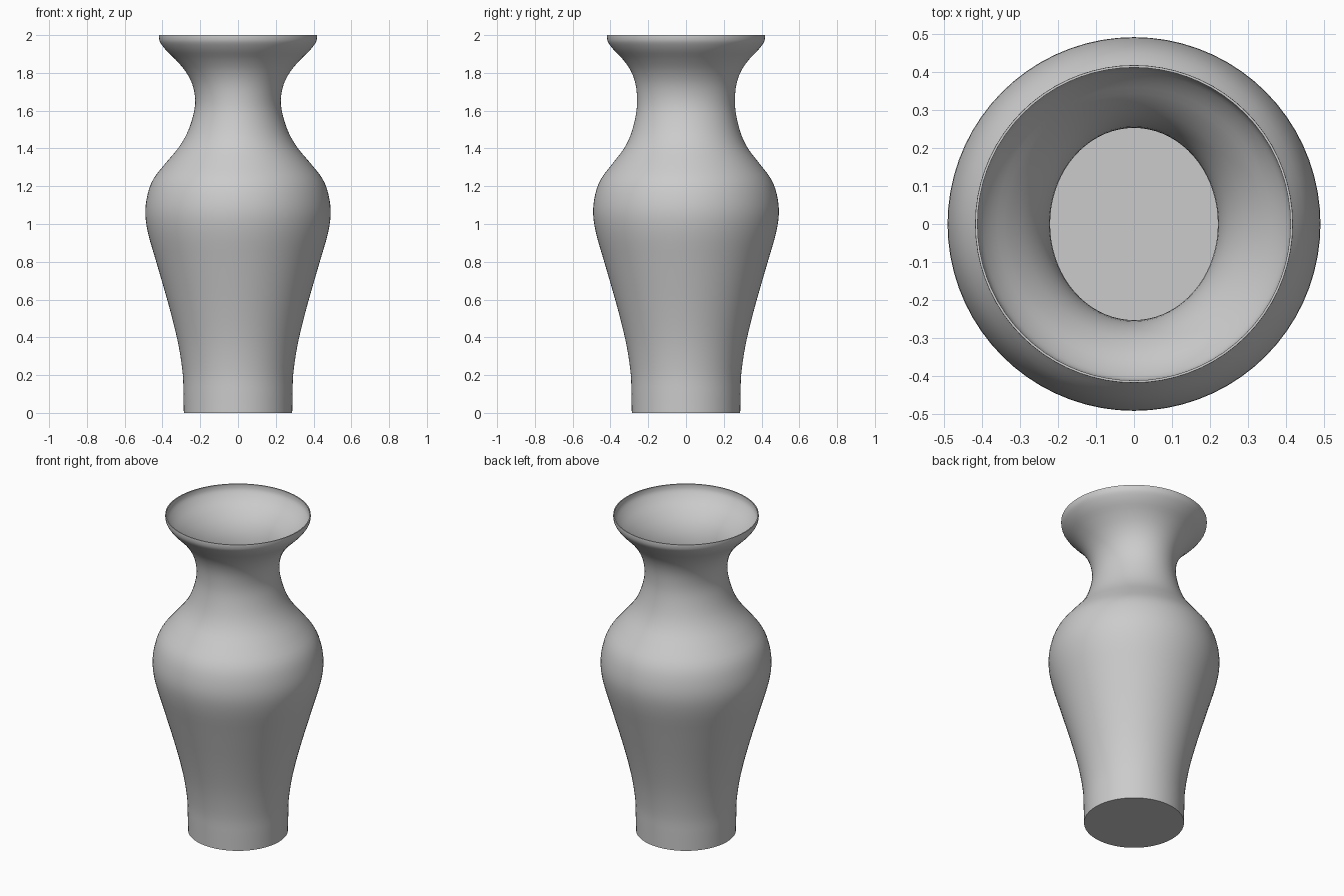
import bpy, bmesh, math
from mathutils import Vector

if "Cube" in bpy.data.objects:
    bpy.data.objects.remove(bpy.data.objects["Cube"])

SEGMENTS = 72
WALL = 0.006

# Outer profile: (radius in x, radius in y, height); the neck is slightly oval
profile = [Vector(p) for p in (
    (0.287, 0.287, 0.00), (0.289, 0.289, 0.10), (0.292, 0.292, 0.20),
    (0.308, 0.308, 0.32), (0.333, 0.333, 0.44), (0.375, 0.375, 0.60),
    (0.433, 0.433, 0.80), (0.476, 0.476, 0.95), (0.491, 0.492, 1.06),
    (0.478, 0.480, 1.16), (0.447, 0.449, 1.24), (0.385, 0.389, 1.32),
    (0.318, 0.328, 1.40), (0.270, 0.290, 1.48), (0.236, 0.265, 1.58),
    (0.227, 0.259, 1.66), (0.242, 0.267, 1.74), (0.279, 0.292, 1.81),
    (0.330, 0.333, 1.87), (0.381, 0.381, 1.92), (0.411, 0.411, 1.96),
    (0.418, 0.418, 1.985), (0.418, 0.418, 2.00))]


def smooth_path(pts, steps=3):
    """Catmull-Rom curve through the profile points."""
    out = []
    for i in range(len(pts) - 1):
        a, b, c = pts[max(i - 1, 0)], pts[i], pts[i + 1]
        d = pts[min(i + 2, len(pts) - 1)]
        for k in range(steps):
            t = k / steps
            out.append(0.5 * (2 * b + (c - a) * t + (2 * a - 5 * b + 4 * c - d) * t**2
                              + (3 * b - a - 3 * c + d) * t**3))
    return out + [pts[-1]]


# Outside going up, then the thin inside wall going back down to the floor
outer = smooth_path(profile)
inner = [Vector((p.x - WALL, p.y - WALL, max(p.z, WALL))) for p in reversed(outer)]

bm = bmesh.new()
rings = []
for rx, ry, z in outer + inner:
    rings.append([bm.verts.new((rx * math.cos(2 * math.pi * s / SEGMENTS),
                                ry * math.sin(2 * math.pi * s / SEGMENTS), z))
                  for s in range(SEGMENTS)])
for lo, hi in zip(rings, rings[1:]):
    for s in range(SEGMENTS):
        n = (s + 1) % SEGMENTS
        bm.faces.new((lo[s], lo[n], hi[n], hi[s]))

# Underside and inside floor
bm.faces.new(list(reversed(rings[0])))
bm.faces.new(rings[-1])
bmesh.ops.recalc_face_normals(bm, faces=bm.faces)

mesh = bpy.data.meshes.new("vase")
bm.to_mesh(mesh)
bm.free()
vase = bpy.data.objects.new("vase", mesh)
bpy.context.collection.objects.link(vase)

# Smooth body with crisp rim and base edges
bpy.context.view_layer.objects.active = vase
vase.select_set(True)
bpy.ops.object.shade_smooth_by_angle(angle=math.radians(40))
